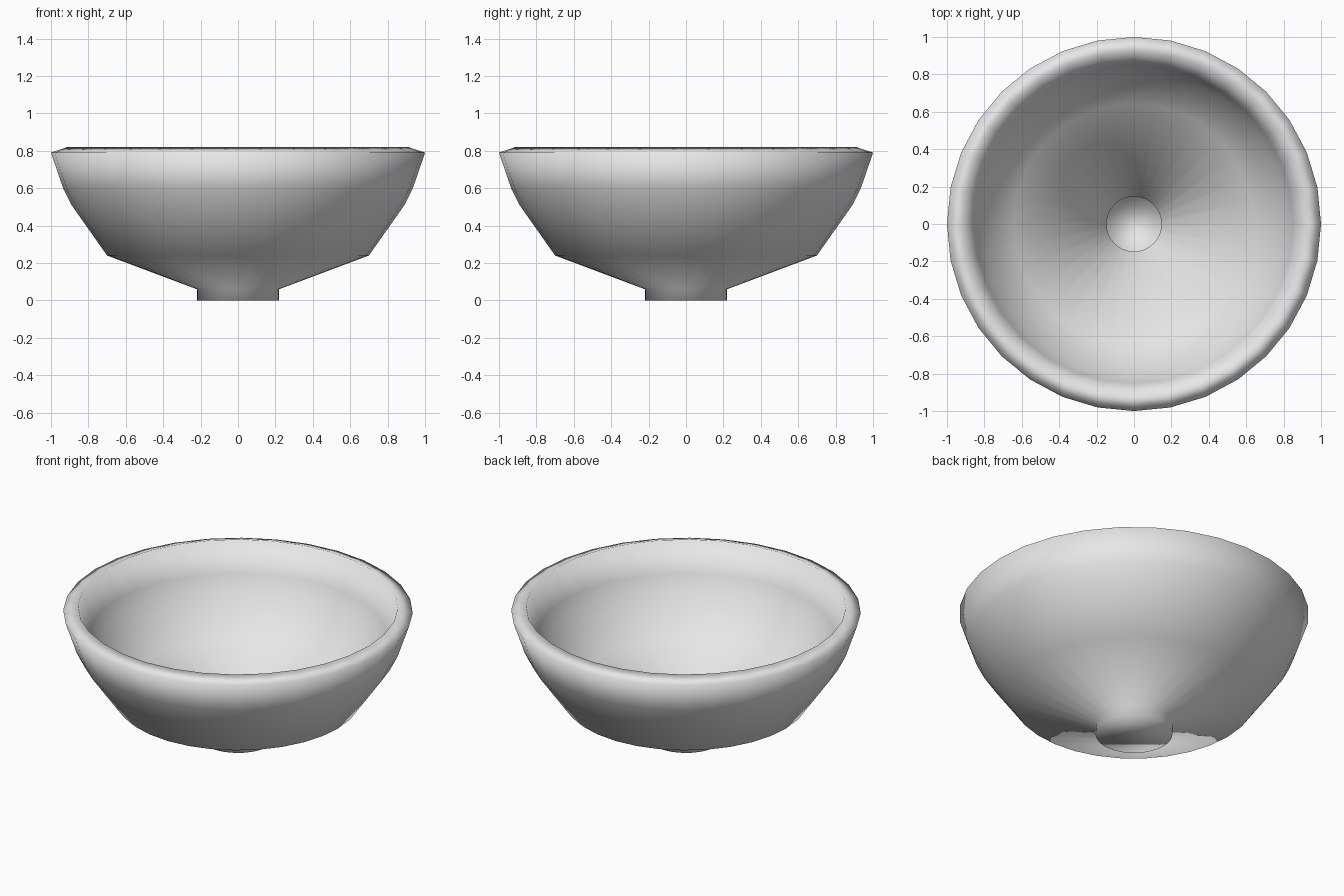
import bpy
import bmesh
from math import cos, sin, tau

if "Cube" in bpy.data.objects:
    bpy.data.objects.remove(bpy.data.objects["Cube"], do_unlink=True)

SIDES = 32
WALL = 0.09

# Plain grey ceramic
grey = bpy.data.materials.new("grey_ceramic")
grey.use_nodes = True
colour = (0.8, 0.8, 0.8, 1)
grey.diffuse_color = colour
grey.node_tree.nodes["Principled BSDF"].inputs["Base Color"].default_value = colour

# Outer profile (radius, height): foot, sloping base, shoulder, wall, lip
profile = [(0.22, 0), (0.22, 0.06), (0.70, 0.24),
           (0.89, 0.51), (0.935, 0.60), (1.0, 0.79)]

# Turn the profile into an outer skin, closed under the foot
bm = bmesh.new()
rings = [[bm.verts.new((r * cos(tau * i / SIDES), r * sin(tau * i / SIDES), z))
          for i in range(SIDES)] for r, z in profile]
for low, high in zip(rings, rings[1:]):
    for i in range(SIDES):
        j = (i + 1) % SIDES
        bm.faces.new((low[i], low[j], high[j], high[i]))
bm.faces.new(rings[0][::-1])
for face in bm.faces:
    face.smooth = True

mesh = bpy.data.meshes.new("bowl")
bm.to_mesh(mesh)
bm.free()
mesh.materials.append(grey)
bowl = bpy.data.objects.new("bowl", mesh)
bpy.context.collection.objects.link(bowl)

# Inner skin and lip: thicken inwards along the vertex normals
shell = bowl.modifiers.new("wall_thickness", 'SOLIDIFY')
shell.thickness = WALL
shell.offset = -1
shell.use_even_offset = False
